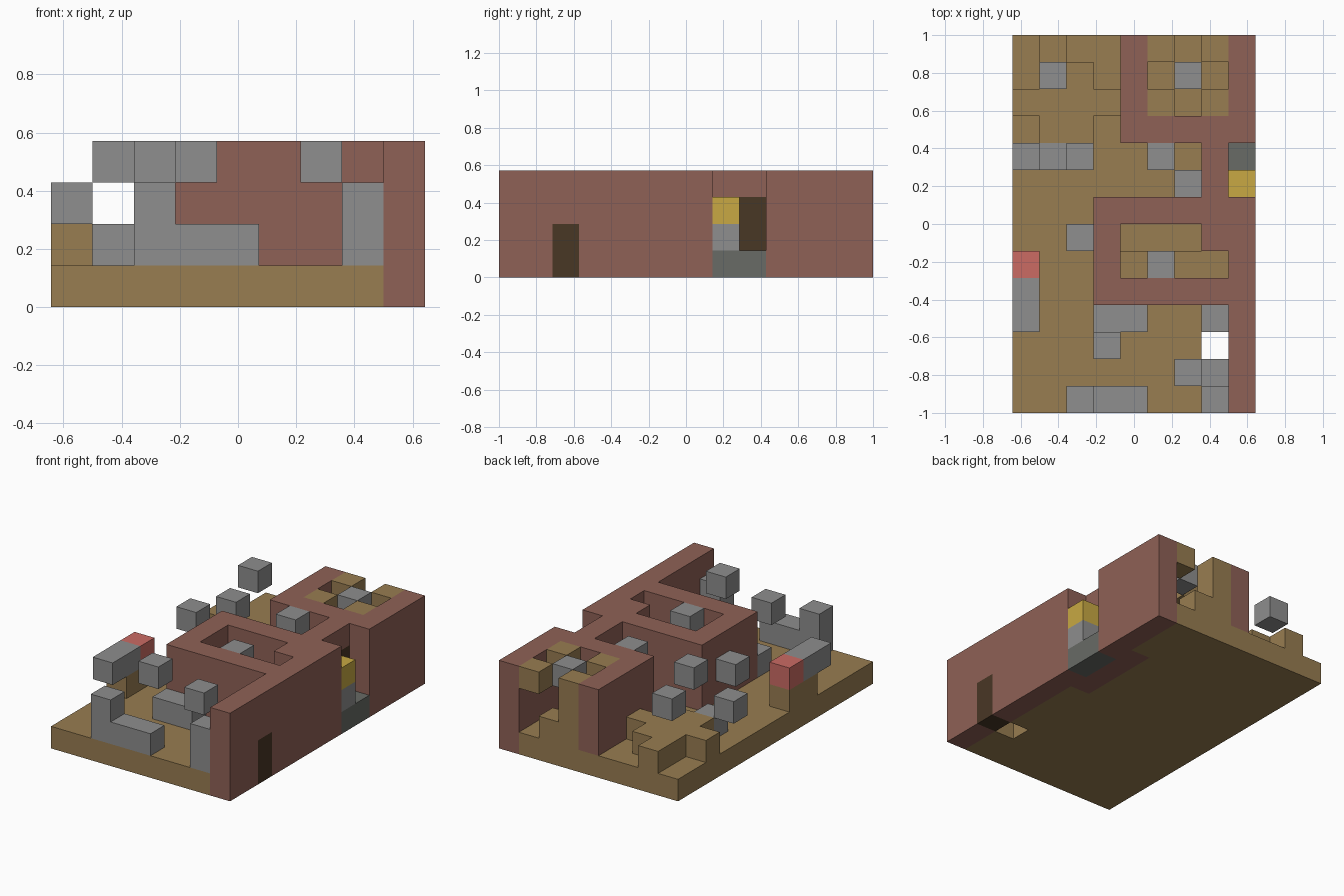
import bpy
import bmesh
from mathutils import Vector

if "Cube" in bpy.data.objects:
    bpy.data.objects.remove(bpy.data.objects["Cube"], do_unlink=True)

UNIT = 1 / 7
ORIGIN = Vector((-4.5, -7, 0))


def linear(channel):
    return channel / 12.92 if channel <= 0.04045 else ((channel + 0.055) / 1.055) ** 2.4


def material(name, hex_code):
    rgb = [linear(int(hex_code[i:i + 2], 16) / 255) for i in (0, 2, 4)]
    mat = bpy.data.materials.new(name)
    mat.use_nodes = True
    mat.diffuse_color = (*rgb, 1)
    mat.node_tree.nodes["Principled BSDF"].inputs["Base Color"].default_value = (*rgb, 1)
    return mat


EARTH = material("earth_brown", "987d51")
BRICK = material("brick_red", "8f6156")
STONE = material("stone_grey", "8e8e8e")
SLATE = material("slate_grey", "686b66")
GOLD = material("gold", "c8a943")
CORAL = material("coral", "cb6b64")
DARK = material("dark_wood", "493725")

cells = {}   # grid cell -> part name
parts = {}   # part name -> material


def span(value):
    return range(value[0], value[1] + 1) if isinstance(value, tuple) else (value,)


def fill(part, mat, x, y, z):
    """Fill a block of grid cells; a later part replaces an earlier one."""
    parts[part] = mat
    for i in span(x):
        for j in span(y):
            for k in span(z):
                cells[i, j, k] = part


def clear(x, y, z):
    for i in span(x):
        for j in span(y):
            for k in span(z):
                cells.pop((i, j, k), None)


# Ground slab and the outer wall along one side
fill("ground", EARTH, (0, 8), (0, 13), 0)
fill("outer_wall", BRICK, 8, (0, 13), (0, 3))
clear(8, (8, 9), (0, 3))
clear(7, 2, 0)

# Middle house with a sunken court
fill("house", BRICK, (3, 7), (4, 7), (1, 3))
clear((4, 6), (5, 6), (1, 3))
clear(7, 5, (2, 3))
for column in (4, 6, 7):
    fill("court_steps", EARTH, column, 5, 1)
fill("court_block", STONE, 5, 5, 3)

# Link wall with its brick footing
fill("link_wall", BRICK, 7, (8, 9), (1, 3))
fill("link_footing", BRICK, 7, (7, 10), 0)

# Back tower, with corner blocks and rising steps
fill("tower", BRICK, (4, 8), 10, (1, 3))
fill("tower", BRICK, 4, (11, 13), (1, 3))
for column in (5, 7):
    for row in (11, 13):
        fill("tower_corners", EARTH, column, row, 3)
fill("tower_steps", EARTH, 5, 13, (1, 2))
fill("tower_steps", EARTH, 6, 13, 1)
fill("tower_block", STONE, 6, 12, 3)

# Cross-shaped mound at the back
fill("mound", EARTH, (0, 3), 11, 1)
fill("mound", EARTH, (1, 2), (10, 12), 1)
fill("mound", EARTH, 1, 13, 1)

# Side beam on its support
fill("beam_support", EARTH, 0, (4, 5), 1)
fill("beam", STONE, 0, (3, 4), 2)
fill("beam_end", CORAL, 0, 5, 2)

# Front stones
fill("front_ledge", STONE, (2, 4), 0, 1)
fill("front_ledge", STONE, 2, 0, 2)
fill("front_pillar", STONE, 7, 0, (1, 2))
fill("front_step", STONE, 7, 1, 1)
fill("house_bench", STONE, (3, 4), 3, 1)
fill("wall_step", STONE, 7, 3, 1)

# Floating and stepping stones
for number, spot in enumerate([(1, 12, 3), (0, 9, 2), (1, 9, 1), (2, 9, 3), (2, 6, 2),
                               (3, 2, 3), (6, 1, 3), (5, 9, 3), (6, 8, 2)], 1):
    fill(f"loose_stone_{number}", STONE, *spot)

# Side porch and doors
fill("porch_floor", SLATE, 8, (8, 9), 0)
fill("porch_post", STONE, 8, 8, 1)
fill("porch_lamp", GOLD, 8, 8, 2)
fill("lower_door", DARK, 8, 2, (0, 1))
fill("upper_door", DARK, 7, 9, (1, 2))


def build(part):
    """Make one object from the exposed faces of a part's cells."""
    bm = bmesh.new()
    for cell in [c for c, owner in cells.items() if owner == part]:
        centre = Vector(cell) + Vector((0.5, 0.5, 0.5))
        for axis in range(3):
            for sign in (-1, 1):
                normal = Vector((0, 0, 0))
                normal[axis] = sign
                if tuple(int(a + b) for a, b in zip(cell, normal)) in cells:
                    continue
                u = Vector((0, 0, 0))
                u[(axis + 1) % 3] = 0.5
                v = normal.cross(u)
                mid = centre + normal / 2
                corners = (mid - u - v, mid + u - v, mid + u + v, mid - u + v)
                bm.faces.new([bm.verts.new((p + ORIGIN) * UNIT) for p in corners])
    bmesh.ops.remove_doubles(bm, verts=bm.verts[:], dist=0.001)
    bmesh.ops.dissolve_limit(bm, angle_limit=0.01, verts=bm.verts[:], edges=bm.edges[:])
    mesh = bpy.data.meshes.new(part)
    bm.to_mesh(mesh)
    bm.free()
    mesh.materials.append(parts[part])
    bpy.context.collection.objects.link(bpy.data.objects.new(part, mesh))


for part_name in parts:
    build(part_name)
